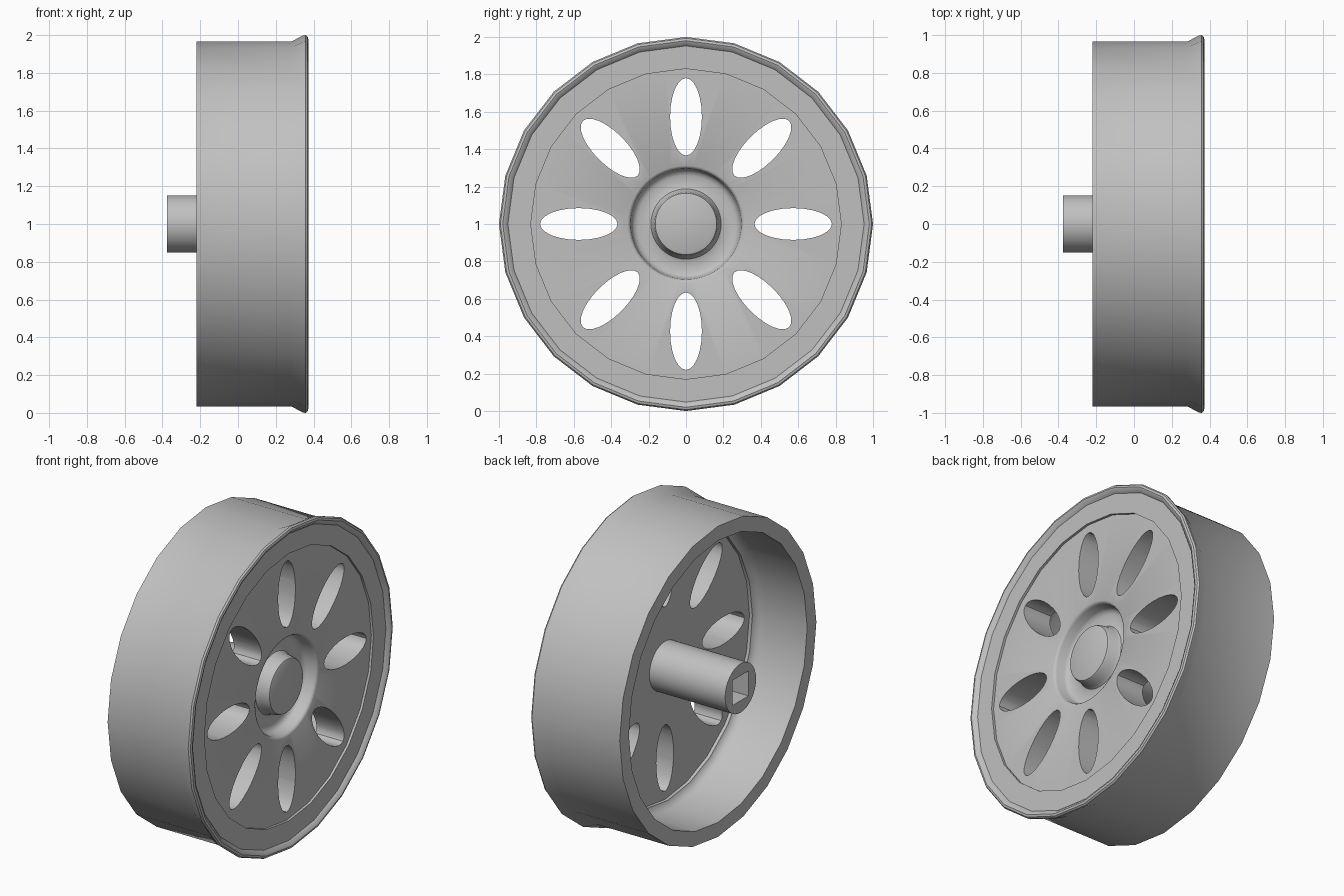
import bpy
import bmesh
import math
from mathutils import Matrix, Vector

if "Cube" in bpy.data.objects:
    bpy.data.objects.remove(bpy.data.objects["Cube"], do_unlink=True)

AXLE = Vector((0, 0, 1))

# Single flat grey
grey = bpy.data.materials.new("plain_grey")
grey.use_nodes = True
COLOUR = (0.53, 0.53, 0.53, 1)
grey.diffuse_color = COLOUR
grey.node_tree.nodes["Principled BSDF"].inputs["Base Color"].default_value = COLOUR


def make_object(name, bm):
    bmesh.ops.recalc_face_normals(bm, faces=bm.faces)
    mesh = bpy.data.meshes.new(name)
    bm.to_mesh(mesh)
    bm.free()
    mesh.materials.append(grey)
    obj = bpy.data.objects.new(name, mesh)
    bpy.context.collection.objects.link(obj)
    return obj


def lathe(name, profile, steps, closed):
    """Spin an (x, radius) profile around the axle."""
    bm = bmesh.new()
    verts = [bm.verts.new((x, 0, 1 + r)) for x, r in profile]
    pairs = list(zip(verts, verts[1:]))
    if closed:
        pairs.append((verts[-1], verts[0]))
    edges = [bm.edges.new(p) for p in pairs]
    bmesh.ops.spin(bm, geom=verts + edges, cent=AXLE, axis=(1, 0, 0),
                   angle=math.tau, steps=steps)
    bmesh.ops.remove_doubles(bm, verts=bm.verts, dist=1e-5)
    return make_object(name, bm)


def activate(obj):
    bpy.ops.object.select_all(action='DESELECT')
    obj.select_set(True)
    bpy.context.view_layer.objects.active = obj


def cut(obj, cutter):
    """Subtract the cutter and discard it."""
    cutter.hide_render = True
    mod = obj.modifiers.new("cut", 'BOOLEAN')
    mod.operation = 'DIFFERENCE'
    mod.solver = 'EXACT'
    mod.object = cutter
    activate(obj)
    bpy.ops.object.modifier_apply(modifier=mod.name)
    bpy.data.objects.remove(cutter, do_unlink=True)


# Tyre ring: barrel, flared flange with a rounded lip, thick inner shoulder
ring = lathe("wheel_rim", [
    (-0.22, 0.965), (0.28, 0.965), (0.345, 0.998), (0.358, 1.0), (0.368, 0.993),
    (0.372, 0.98), (0.366, 0.966), (0.35, 0.952), (0.35, 0.83),
    (0.125, 0.83), (0.123, 0.835), (0.112, 0.852), (0.092, 0.865), (0.06, 0.872),
    (-0.22, 0.875)], 24, True)

# Web disc with a rounded groove around the hub boss
web = lathe("wheel_web", [
    (0.145, 0), (0.145, 0.84), (0.335, 0.84), (0.335, 0.312), (0.33, 0.303),
    (0.318, 0.296), (0.27, 0.29), (0.254, 0.28), (0.245, 0.26), (0.245, 0.205),
    (0.251, 0.188), (0.268, 0.178), (0.32, 0.17), (0.331, 0.164), (0.335, 0.155),
    (0.335, 0)], 48, False)

# Eight oval lightening holes
bm = bmesh.new()
for i in range(8):
    spoke = Matrix.Translation(AXLE) @ Matrix.Rotation(i * math.tau / 8, 4, 'X')
    place = (spoke @ Matrix.Translation((0.24, 0, 0.573))
             @ Matrix.Diagonal((1, 0.085, 0.207, 1)) @ Matrix.Rotation(math.pi / 2, 4, 'Y'))
    bmesh.ops.create_cone(bm, cap_ends=True, segments=24, radius1=1, radius2=1,
                          depth=0.5, matrix=place)
cut(web, make_object("oval_cutters", bm))

# Axle stub with a square socket
stub = lathe("axle_stub", [(-0.375, 0), (-0.375, 0.152), (0.2, 0.152), (0.2, 0)], 32, False)
bm = bmesh.new()
bmesh.ops.create_cube(bm, size=1, matrix=Matrix.Translation((-0.25, 0, 1))
                      @ Matrix.Diagonal((0.6, 0.155, 0.155, 1)))
cut(stub, make_object("socket_cutter", bm))

# Smooth curved surfaces, crisp edges
for part in (ring, web, stub):
    activate(part)
    bpy.ops.object.shade_smooth_by_angle(angle=math.radians(35))
